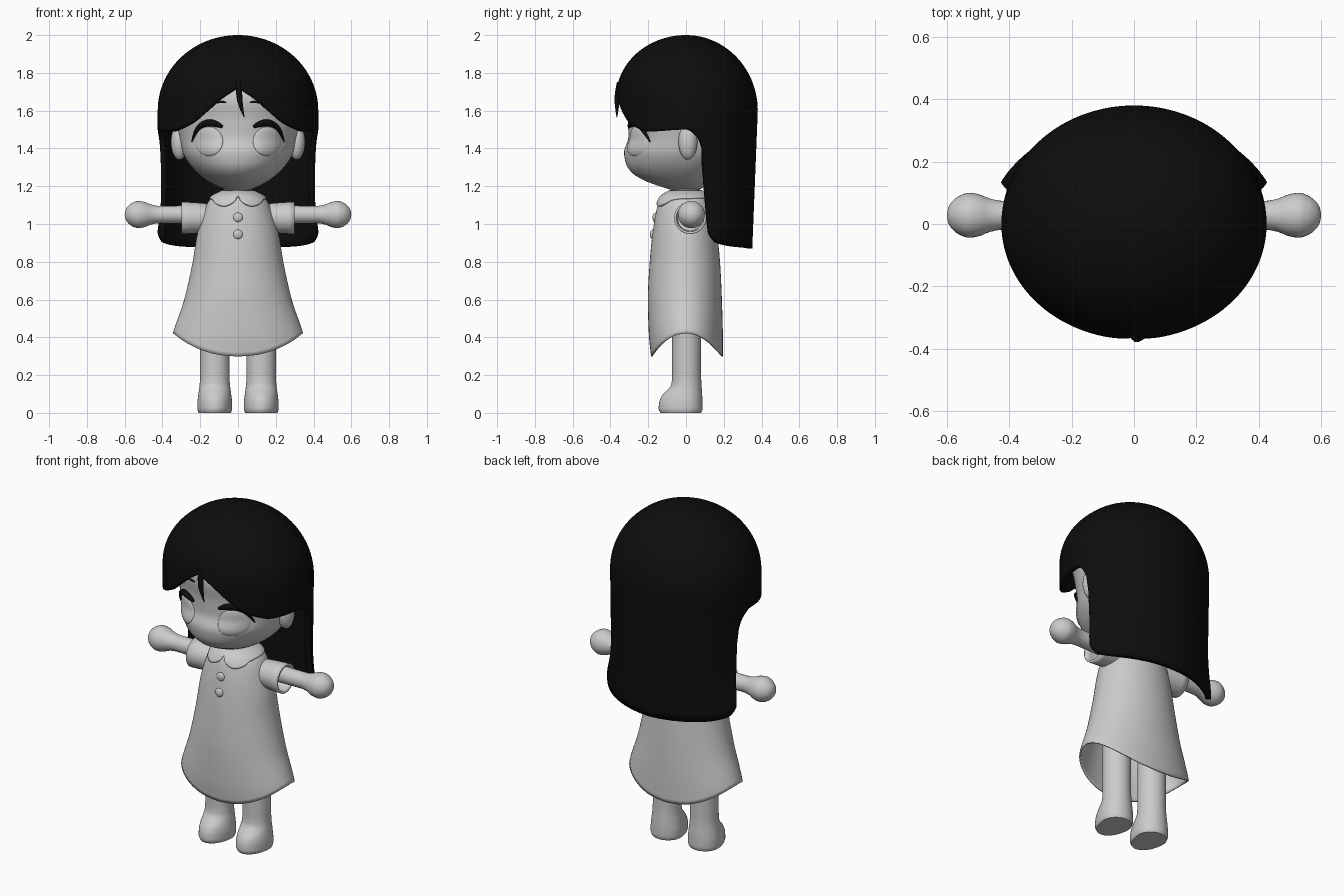
import bpy, bmesh, math
from mathutils import Matrix

if "Cube" in bpy.data.objects:
    bpy.data.objects.remove(bpy.data.objects["Cube"])

black = bpy.data.materials.new("black")
black.diffuse_color = (0.004, 0.004, 0.004, 1)
black.use_nodes = True
black.node_tree.nodes["Principled BSDF"].inputs["Base Color"].default_value = black.diffuse_color


def interp(keys, v, col=1):
    """Monotone cubic through rows of keys, sorted by column 0."""
    k = sorted(keys)
    v = min(max(v, k[0][0]), k[-1][0])
    d = [(q[col] - p[col]) / (q[0] - p[0]) for p, q in zip(k, k[1:])]
    m = [d[0]] + [2 * a * b / (a + b) if a * b > 0 else 0 for a, b in zip(d, d[1:])] + [d[-1]]
    i = next(n for n in range(len(d)) if v <= k[n + 1][0])
    h = k[i + 1][0] - k[i][0]
    t = (v - k[i][0]) / h
    return (k[i][col] * (1 + 2 * t) * (1 - t) ** 2 + m[i] * h * t * (1 - t) ** 2
            + k[i + 1][col] * t * t * (3 - 2 * t) + m[i + 1] * h * t * t * (t - 1))


def section(prof):
    """Profile rows (z, half width, front y, back y) -> point function."""
    def point(z, th):
        c = math.cos(th)
        f, b = interp(prof, z, 2), interp(prof, z, 3)
        mid = (f + b) / 2 if prof[0][0] < 1 and len(prof[0]) > 4 else 0
        return interp(prof, z) * math.sin(th), mid + c * (f - mid) if c > 0 else mid - c * (b - mid)
    return point


def finish(name, bm, mat=None, thick=0, matrix=None):
    bmesh.ops.remove_doubles(bm, verts=bm.verts, dist=1e-5)
    me = bpy.data.meshes.new(name)
    bm.to_mesh(me)
    bm.free()
    ob = bpy.data.objects.new(name, me)
    bpy.context.collection.objects.link(ob)
    if matrix:
        me.transform(matrix)
    if mat:
        me.materials.append(mat)
    if thick:
        mod = ob.modifiers.new("thickness", 'SOLIDIFY')
        mod.thickness, mod.offset = thick, -1
    bpy.ops.object.select_all(action='DESELECT')
    ob.select_set(True)
    bpy.context.view_layer.objects.active = ob
    bpy.ops.object.shade_smooth_by_angle(angle=math.radians(45))
    return ob


def skin(bm, rings):
    rows = [[bm.verts.new(p) for p in r] for r in rings]
    n = len(rows[0])
    for a, b in zip(rows, rows[1:]):
        for j in range(n):
            bm.faces.new((a[j], b[j], b[(j + 1) % n], a[(j + 1) % n]))
    return rows


def loft(name, point, top, edge, n=48, rows=32, power=1.0, cap=False, **kw):
    """Rings from the top down to the edge height, which may vary with angle."""
    rings = []
    for i in range(rows + 1):
        ring = []
        for j in range(n):
            th = 2 * math.pi * j / n
            deg = min(math.degrees(th), 360 - math.degrees(th))
            e = interp(edge, deg) if isinstance(edge, list) else edge
            z = top - (top - e) * (i / rows) ** power
            ring.append((*point(z, th), z))
        rings.append(ring)
    bm = bmesh.new()
    last = skin(bm, rings)[-1]
    if cap:
        bm.faces.new(last[::-1])
    return finish(name, bm, **kw)


def ball(name, loc, size):
    bm = bmesh.new()
    bmesh.ops.create_uvsphere(bm, u_segments=32, v_segments=16, radius=1)
    return finish(name, bm, matrix=Matrix.Translation(loc) @ Matrix.Diagonal((*size, 1)))


def strand(name, pts, radii):
    cu = bpy.data.curves.new(name, 'CURVE')
    cu.dimensions, cu.bevel_depth, cu.bevel_resolution = '3D', 1, 3
    cu.use_fill_caps = True
    sp = cu.splines.new('NURBS')
    sp.points.add(len(pts) - 1)
    for p, co, r in zip(sp.points, pts, radii):
        p.co, p.radius = (*co, 1), r
    sp.order_u, sp.use_endpoint_u = 3, True
    cu.materials.append(black)
    ob = bpy.data.objects.new(name, cu)
    bpy.context.collection.objects.link(ob)


# Head and neck
head_prof = [(1.175, .05, -.06, .06), (1.20, .11, -.14, .10), (1.23, .165, -.22, .13),
             (1.27, .215, -.285, .17), (1.32, .26, -.318, .21), (1.38, .293, -.328, .26),
             (1.46, .31, -.305, .30), (1.55, .33, -.308, .32), (1.65, .345, -.322, .33),
             (1.75, .325, -.30, .31), (1.85, .255, -.23, .24), (1.92, .14, -.13, .14), (1.95, 0, 0, 0)]
loft("head", section(head_prof), 1.95, 1.175, n=64, rows=48, cap=True)
loft("neck", lambda z, t: (.075 * math.sin(t), -.075 * math.cos(t)), 1.24, 1.1, rows=2)


def face_y(x, z):
    s = min(abs(x) / interp(head_prof, z), .999)
    return interp(head_prof, z, 2) * math.sqrt(1 - s * s)


# Face details and ears, both sides
for s, side in ((1, "left"), (-1, "right")):
    rings = []
    for i in range(11):
        r, ring = math.sin(i / 10 * math.pi / 2), []
        for j in range(40):
            a = 2 * math.pi * j / 40
            x, z = s * .155 + .075 * r * math.cos(a), 1.437 + .077 * r * math.sin(a)
            ring.append((x, face_y(x, z) - .014 * math.cos(i / 10 * math.pi / 2), z))
        rings.append(ring)
    bm = bmesh.new()
    skin(bm, rings)
    finish(side + "_eye", bm)
    lash = [(.083, 1.515), (.12, 1.533), (.165, 1.537), (.205, 1.517), (.23, 1.48), (.245, 1.435)]
    strand(side + "_eyelash", [(s * x, face_y(x, z) - .006, z) for x, z in lash],
           (.008, .019, .019, .013, .01, .003))
    brow = [(.065, 1.643), (.085, 1.647), (.11, 1.643)]
    strand(side + "_eyebrow", [(s * x, face_y(x, z) - .003, z) for x, z in brow], (.004, .008, .004))
    ball(side + "_ear", (s * .31, .01, 1.435), (.045, .05, .095))


# Hair: dome that continues down into a long back curtain
def hair_point(z, th):
    c, sn = math.cos(th), math.sin(th)
    z0 = 1.6 + .07 * max(0, c)
    f = math.sqrt(max(0, 1 - ((z - z0) / (2 - z0)) ** 2)) if z > z0 else 1
    low = min(max((1.6 - z) / .7, 0), 1)
    flare = 1 + .1 * min(max((1.2 - z) / .25, 0), 1) ** 2 * sn * sn
    return .425 * f * sn * flare, -c * f * (.37 if c > 0 else .38 - .028 * low)


hair_edge = [(0, 1.725), (12, 1.665), (24, 1.595), (36, 1.535), (47, 1.505), (57, 1.49), (90, 1.50),
             (99, 1.465), (105, 1.38), (108, 1.12), (112, .955), (120, .90), (140, .88), (180, .87)]
loft("hair", hair_point, 2.0, hair_edge, n=180, rows=56, power=2, mat=black, thick=.03)
strand("forehead_strand", [(0, -.352, 1.75), (.006, -.362, 1.69), (.012, -.366, 1.63), (.033, -.366, 1.565)],
       (.014, .017, .013, .002))

# Dress with curved hem, collar and buttons
dress_prof = [(1.18, .075, -.08, .08), (1.15, .13, -.125, .115), (1.10, .168, -.15, .14),
              (.95, .215, -.177, .165), (.8, .24, -.192, .18), (.6, .285, -.202, .19),
              (.42, .345, -.197, .195), (.29, .375, -.184, .196)]
dress = section(dress_prof)
hem = [(a, .298 + .125 * math.sin(math.radians(a)) ** 2) for a in range(0, 181, 15)]
loft("dress", dress, 1.18, hem, n=72, rows=40, thick=.008)
collar_edge = [(0, 1.155), (7, 1.12), (25, 1.095), (42, 1.108), (60, 1.132), (90, 1.14), (180, 1.14)]
loft("collar", lambda z, t: [v * 1.08 for v in dress(z, t)], 1.18, collar_edge, n=144, rows=8, thick=.015)
for n, z in enumerate((1.035, .945)):
    ball("button_%d" % (n + 1), (0, interp(dress_prof, z, 2), z), (.025, .013, .025))

# Arms, sleeves, legs with shoes
arm_prof = [(.60, 0), (.597, .02), (.585, .042), (.56, .062), (.53, .072), (.50, .068),
            (.46, .053), (.42, .046), (.1, .05)]
sleeve_prof = [(.3, .085), (.25, .083), (.1, .07)]
leg_prof = [(.75, .08, -.073, .082), (.2, .078, -.073, .08), (.15, .08, -.078, .082), (.12, .084, -.1, .084),
            (.09, .088, -.128, .086), (.05, .092, -.143, .087), (.02, .092, -.145, .087), (0, .085, -.135, .08)]


def turned(prof):
    return lambda z, t: (interp(prof, z) * math.sin(t), -interp(prof, z) * math.cos(t))


for s, side in ((1, "left"), (-1, "right")):
    turn = Matrix.Rotation(s * math.pi / 2, 4, 'Y')
    loft(side + "_arm", turned(arm_prof), .6, .1, n=32, rows=36, power=2,
         matrix=Matrix.Translation((0, .028, 1.05)) @ turn)
    loft(side + "_sleeve", turned(sleeve_prof), .3, .1, n=40, rows=6, thick=.012,
         matrix=Matrix.Translation((0, .022, 1.032)) @ turn)
    loft(side + "_leg", section(leg_prof), .75, 0, n=40, rows=40, power=.5, cap=True,
         matrix=Matrix.Translation((s * .123, 0, 0)))
